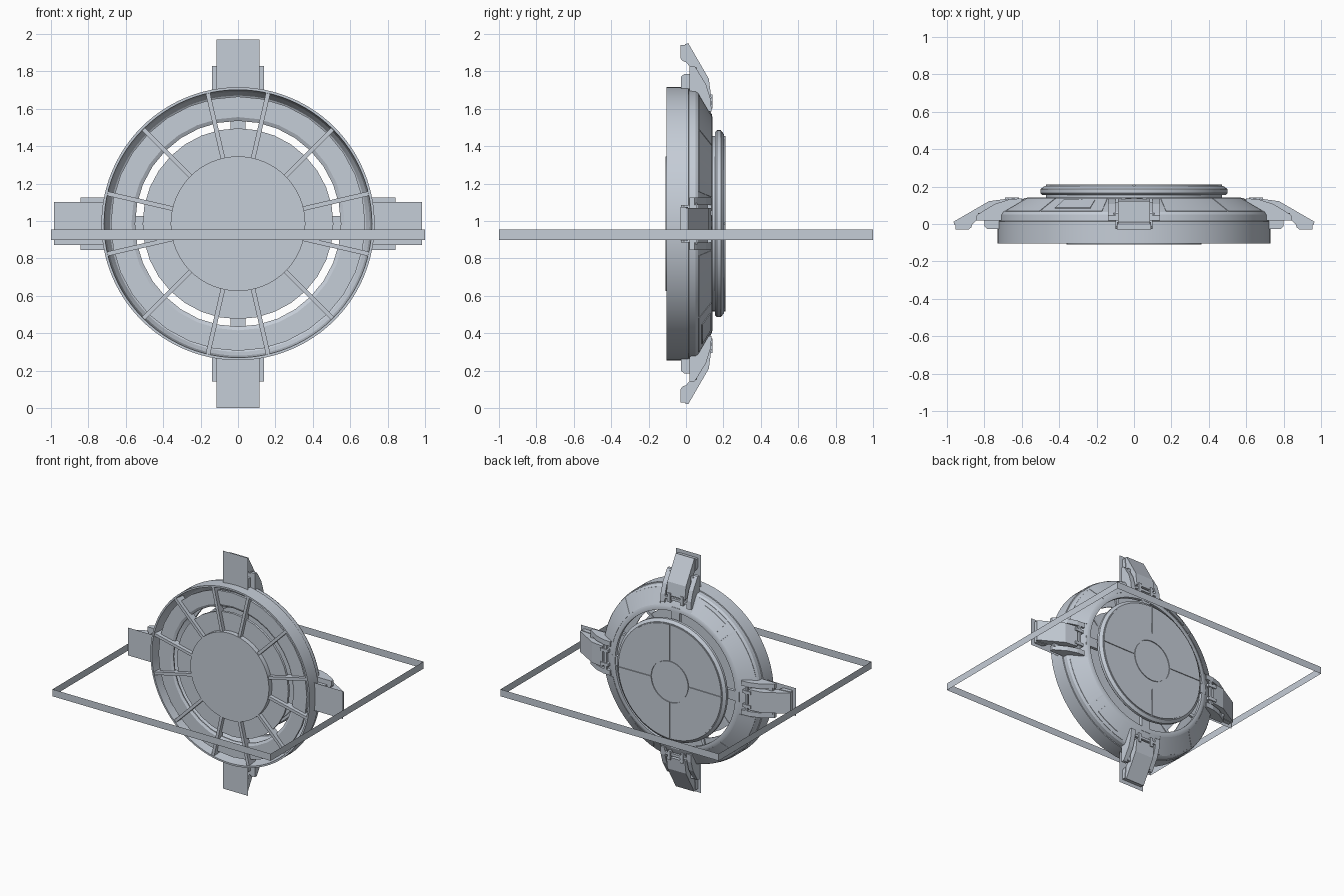
import bpy, bmesh, math

if "Cube" in bpy.data.objects:
    bpy.data.objects.remove(bpy.data.objects["Cube"])

C = 0.985                      # height of the hatch axis
TAU = 2 * math.pi
grey = bpy.data.materials.new("pale_blue_grey")
grey.diffuse_color = (0.56, 0.61, 0.68, 1)
grey.use_nodes = True
grey.node_tree.nodes["Principled BSDF"].inputs["Base Color"].default_value = grey.diffuse_color


def finish(name, bm, smooth=False):
    bmesh.ops.recalc_face_normals(bm, faces=bm.faces)
    me = bpy.data.meshes.new(name)
    bm.to_mesh(me)
    bm.free()
    me.materials.append(grey)
    ob = bpy.data.objects.new(name, me)
    bpy.context.collection.objects.link(ob)
    if smooth:
        bpy.ops.object.select_all(action='DESELECT')
        ob.select_set(True)
        bpy.context.view_layer.objects.active = ob
        bpy.ops.object.shade_smooth_by_angle(angle=math.radians(20))
    return ob


def place(r, t, y, a):
    """Radius r, sideways t, depth y, turned by angle a about the hatch axis."""
    return (r * math.cos(a) - t * math.sin(a), y, C + r * math.sin(a) + t * math.cos(a))


def lathe(name, profile, n=96, a0=0.0, a1=TAU):
    """Sweep a closed (radius, y) profile about the axis; part sweeps get end caps."""
    full = a1 - a0 > TAU - 1e-6
    bm = bmesh.new()
    rings = [[bm.verts.new(place(r, 0, y, a0 + (a1 - a0) * i / n)) for r, y in profile]
             for i in range(n if full else n + 1)]
    m = len(profile)
    for i in range(n):
        p, q = rings[i], rings[(i + 1) % len(rings)]
        for j in range(m):
            k = (j + 1) % m
            if profile[j][0] == 0 and profile[k][0] == 0:
                continue               # no face along the axis itself
            bm.faces.new((p[j], p[k], q[k], q[j]))
    if not full:
        bm.faces.new(rings[0])
        bm.faces.new(rings[-1])
    bmesh.ops.remove_doubles(bm, verts=bm.verts, dist=1e-5)
    return finish(name, bm, True)


def prism(name, profile, t0, t1, a):
    """Extrude a (radius, y) profile sideways from t0 to t1 at angle a."""
    bm = bmesh.new()
    p = [bm.verts.new(place(r, t0, y, a)) for r, y in profile]
    q = [bm.verts.new(place(r, t1, y, a)) for r, y in profile]
    bm.faces.new(p)
    bm.faces.new(q)
    for j in range(len(p)):
        k = (j + 1) % len(p)
        bm.faces.new((p[j], p[k], q[k], q[j]))
    return finish(name, bm)


def box(name, r0, r1, y0, y1, t0, t1, a):
    return prism(name, [(r0, y0), (r1, y0), (r1, y1), (r0, y1)], t0, t1, a)


# Outer ring: rim band, shoulder, sloping back shell, hollow inside
lathe("outer_ring", [
    (0.73, -0.105), (0.73, 0.014), (0.723, 0.016), (0.721, 0.05),
    (0.712, 0.065), (0.585, 0.138), (0.565, 0.142), (0.55, 0.142), (0.55, 0.115),
    (0.565, 0.115), (0.685, 0.045), (0.705, 0.01), (0.716, -0.105)])
# Shallow front floor of the ring, set off from the rim by a channel
lathe("front_floor_ring", [(0.55, -0.06), (0.57, -0.07), (0.68, -0.07), (0.68, -0.05),
                           (0.55, -0.05)], 32)


def slope(r):                  # depth of the sloping shell at radius r
    return 0.065 + (0.712 - r) * 0.073 / 0.127


# Raised panels on the sloping shell
def shell_panel(name, r0, r1, d0, d1, h):
    lathe(name, [(r0, slope(r0) - 0.006), (r1, slope(r1) - 0.006),
                 (r1, slope(r1) + h), (r0, slope(r0) + h)], 10,
          math.radians(d0), math.radians(d1))


for q in range(4):
    s = 90 * q
    shell_panel("shell_panel", 0.59, 0.708, s + 14, s + 44.5, 0.003)
    shell_panel("shell_panel", 0.59, 0.708, s + 45.5, s + 76, 0.003)
for s in (0, 180):
    shell_panel("access_cover", 0.61, 0.685, s + 110, s + 128, 0.007)

# Back disc with chamfered edge and a short neck
lathe("back_disc", [(0, 0.155), (0.49, 0.155), (0.50, 0.165), (0.50, 0.186),
                    (0.477, 0.204), (0, 0.204)])
lathe("disc_neck", [(0, 0.14), (0.47, 0.14), (0.47, 0.156), (0, 0.156)])
# Four quarter plates leave a cross-shaped seam and a round seam
for q in range(4):
    a = q * TAU / 4
    lathe("quarter_plate", [(0.172, 0.20), (0.47, 0.20), (0.47, 0.211), (0.172, 0.211)],
          24, a + 0.01, a + TAU / 4 - 0.01)
lathe("centre_cap", [(0, 0.20), (0.166, 0.20), (0.166, 0.211), (0, 0.211)], 48)

# Front disc and the hub plate standing on it
lathe("front_disc", [(0, -0.07), (0.51, -0.07), (0.51, -0.05), (0, -0.05)], 32)
lathe("front_hub", [(0, -0.11), (0.36, -0.11), (0.36, -0.06), (0, -0.06)], 64)

# Twelve spokes running from hub to rim
for q in range(4):
    for d in (-13, 13, 45):
        prism("spoke", [(0.35, -0.102), (0.715, -0.10), (0.706, -0.01), (0.66, -0.03),
                        (0.35, -0.055)], -0.012, 0.012, math.radians(90 * q + d))

# Four clamp arms
for q in range(4):
    a = q * TAU / 4
    # Flat landing plate, a single sheet
    bm = bmesh.new()
    bm.faces.new([bm.verts.new(place(r, t, -0.032, a)) for r, t in
                  ((0.71, -0.115), (0.985, -0.115), (0.985, 0.115), (0.71, 0.115))])
    finish("landing_plate", bm)
    # Sloping arm cover
    prism("arm_cover", [(0.96, -0.005), (0.965, 0.012), (0.775, 0.122), (0.67, 0.136),
                        (0.67, 0.10), (0.74, 0.06), (0.84, 0.02), (0.87, -0.005)],
          -0.085, 0.085, a)
    # Feet under the arm
    prism("tip_foot", [(0.87, -0.018), (0.885, -0.03), (0.955, -0.03), (0.955, 0.0),
                       (0.86, 0.01)], -0.09, 0.09, a)
    prism("inner_foot", [(0.72, -0.028), (0.785, -0.028), (0.80, -0.01), (0.80, 0.04),
                         (0.72, 0.04)], -0.10, 0.10, a)
    box("arm_base", 0.70, 0.835, 0.02, 0.06, -0.11, 0.11, a)
    # Cheeks and hinge at the inner end
    for s in (-1, 1):
        prism("side_bracket", [(0.60, 0.10), (0.60, 0.137), (0.665, 0.132), (0.745, 0.107),
                               (0.83, 0.055), (0.843, 0.045), (0.843, 0.02), (0.70, 0.02),
                               (0.68, 0.06)], s * 0.10, s * 0.14, a)
        box("hinge_cheek", 0.615, 0.69, 0.09, 0.142, s * 0.045, s * 0.07, a)
    box("hinge_pin", 0.635, 0.655, 0.115, 0.135, -0.10, 0.10, a)
    # Strut holding the back disc to the ring
    box("strut", 0.46, 0.585, 0.115, 0.14, -0.04, 0.04, a)

# Square surrounding band: four upright sheets
bm = bmesh.new()
corners = ((-1, -1), (1, -1), (1, 1), (-1, 1))
low = [bm.verts.new((x, y, 0.897)) for x, y in corners]
high = [bm.verts.new((x, y, 0.955)) for x, y in corners]
for i in range(4):
    k = (i + 1) % 4
    bm.faces.new((low[i], low[k], high[k], high[i]))
finish("square_band", bm)
